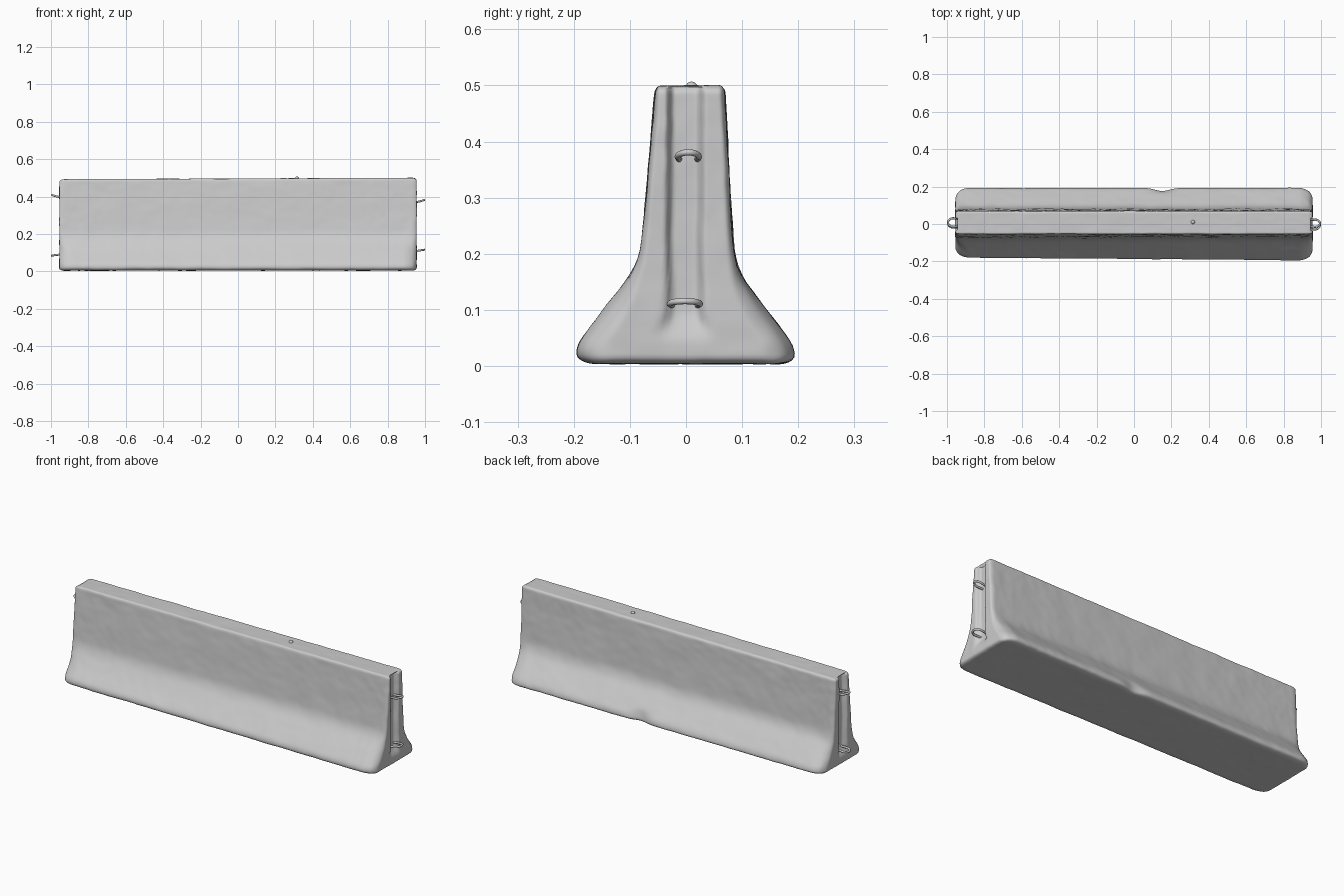
import bpy, bmesh, math
from mathutils import Vector, noise

if "Cube" in bpy.data.objects:
    bpy.data.objects.remove(bpy.data.objects["Cube"])

END = 0.955      # half length of the concrete
FRONT = [(0, .184), (.03, .194), (.05, .181), (.165, .095), (.2, .081), (.3, .071), (.5, .054)]
BACK = [(0, .193), (.035, .192), (.16, .098), (.2, .085), (.3, .079), (.5, .068)]


def lerp_table(table, z):
    for (z0, a), (z1, b) in zip(table, table[1:]):
        if z <= z1:
            return a + (b - a) * (z - z0) / (z1 - z0)
    return table[-1][1]


def smooth_width(table, z):
    s = 0.012
    return sum(lerp_table(table, min(.5, max(0, z + k * s))) for k in (-1, 0, 1)) / 3


def step(a, b, v):
    t = min(1, max(0, (v - a) / (b - a)))
    return t * t * (3 - 2 * t)


def warp(t):
    # crowd the grid lines toward the edges
    return .4 * t + .6 * math.sin(t * math.pi / 2)


def round_edges(p, half, rad):
    q = Vector([max(-(h - r), min(h - r, c)) for c, h, r in zip(p, half, rad)])
    d = Vector([(c - k) / r for c, k, r in zip(p, q, rad)])
    if d.length > 1e-6:
        d.normalize()
    return Vector([k + c * r for k, c, r in zip(q, d, rad)])


def shape(p):
    # map a point of the unit box to the barrier surface
    u, v, w = (warp(c) for c in p)
    r = round_edges(Vector((u * END, v * .1, w * .246)), (END, .1, .246), (.026, .016, .014))
    x, z = r.x, r.z + .25
    foot = 1 - step(.08, .2, z)
    taper = max(0, (abs(x) - .88) / (END - .88)) ** 2 * .032 * foot
    if r.y < 0:
        half = smooth_width(FRONT, z) + .008 * (x - .4) * foot - taper
    else:
        half = smooth_width(BACK, z) - taper
        # chip out of the back lower edge
        half -= .016 * math.exp(-((x - .15) / .05) ** 2) * (1 - step(.03, .08, z))
    y = r.y / .1 * half
    # vertical groove down the middle of each end
    if abs(p.x) > .9999:
        groove = (1 - step(.02, .036 + .04 * (1 - step(.03, .1, z)), abs(y + .002)))
        x -= math.copysign(.024 * groove * step(.04, .1, z), x)
    # slight lengthwise slope of the top
    z += .004 * x * z / .5
    out = Vector((x, y, z))
    wobble = noise.noise_vector(out * 9) * .0022 + noise.noise_vector(out * 28) * .0012
    wobble.z *= .7
    out += wobble
    out.z = max(0.002, out.z)
    return out


def box_grid(nx, ny, nz):
    bm = bmesh.new()
    n = (nx, ny, nz)
    for axis in range(3):
        a, b = (axis + 1) % 3, (axis + 2) % 3
        for side in (-1, 1):
            rows = []
            for i in range(n[a] + 1):
                row = []
                for j in range(n[b] + 1):
                    c = Vector((0, 0, 0))
                    c[axis], c[a], c[b] = side, 2 * i / n[a] - 1, 2 * j / n[b] - 1
                    row.append(bm.verts.new(c))
                rows.append(row)
            for i in range(n[a]):
                for j in range(n[b]):
                    f = [rows[i][j], rows[i + 1][j], rows[i + 1][j + 1], rows[i][j + 1]]
                    bm.faces.new(f if side > 0 else f[::-1])
    bmesh.ops.remove_doubles(bm, verts=bm.verts, dist=1e-5)
    return bm


def add_object(bm, name):
    for f in bm.faces:
        f.smooth = True
    me = bpy.data.meshes.new(name)
    bm.to_mesh(me)
    bm.free()
    ob = bpy.data.objects.new(name, me)
    bpy.context.collection.objects.link(ob)
    return ob


# concrete body
bm = box_grid(130, 36, 44)
for vert in bm.verts:
    vert.co = shape(vert.co)
add_object(bm, "concrete_barrier")

# small lump on the top
bm = bmesh.new()
bmesh.ops.create_icosphere(bm, subdivisions=2, radius=.011)
lump = add_object(bm, "top_lump")
lump.location = (.315, .01, .496)


# steel coupling loops
def coupling_loop(name, side, y, z, half, rise):
    cu = bpy.data.curves.new(name, 'CURVE')
    cu.dimensions = '3D'
    cu.bevel_depth = .0055
    cu.bevel_resolution = 3
    cu.use_fill_caps = True
    pts = [(.915, -half * .8, -rise)]
    for i in range(13):
        a = math.pi * i / 12
        pts.append((.968 + .0265 * math.sin(a), -half * math.cos(a), rise * (math.sin(a) - .3)))
    pts.append((.915, half * .8, -rise))
    sp = cu.splines.new('POLY')
    sp.points.add(len(pts) - 1)
    for p, (px, py, pz) in zip(sp.points, pts):
        p.co = (side * px, y + py, z + pz, 1)
    sp.use_smooth = True
    ob = bpy.data.objects.new(name, cu)
    bpy.context.collection.objects.link(ob)
    bpy.ops.object.select_all(action='DESELECT')
    ob.select_set(True)
    bpy.context.view_layer.objects.active = ob
    bpy.ops.object.convert(target='MESH')


coupling_loop("upper_loop_right", 1, .004, .375, .019, .008)
coupling_loop("lower_loop_right", 1, -.002, .112, .027, .005)
coupling_loop("upper_loop_left", -1, .008, .402, .022, .008)
coupling_loop("lower_loop_left", -1, .006, .087, .025, -.004)
